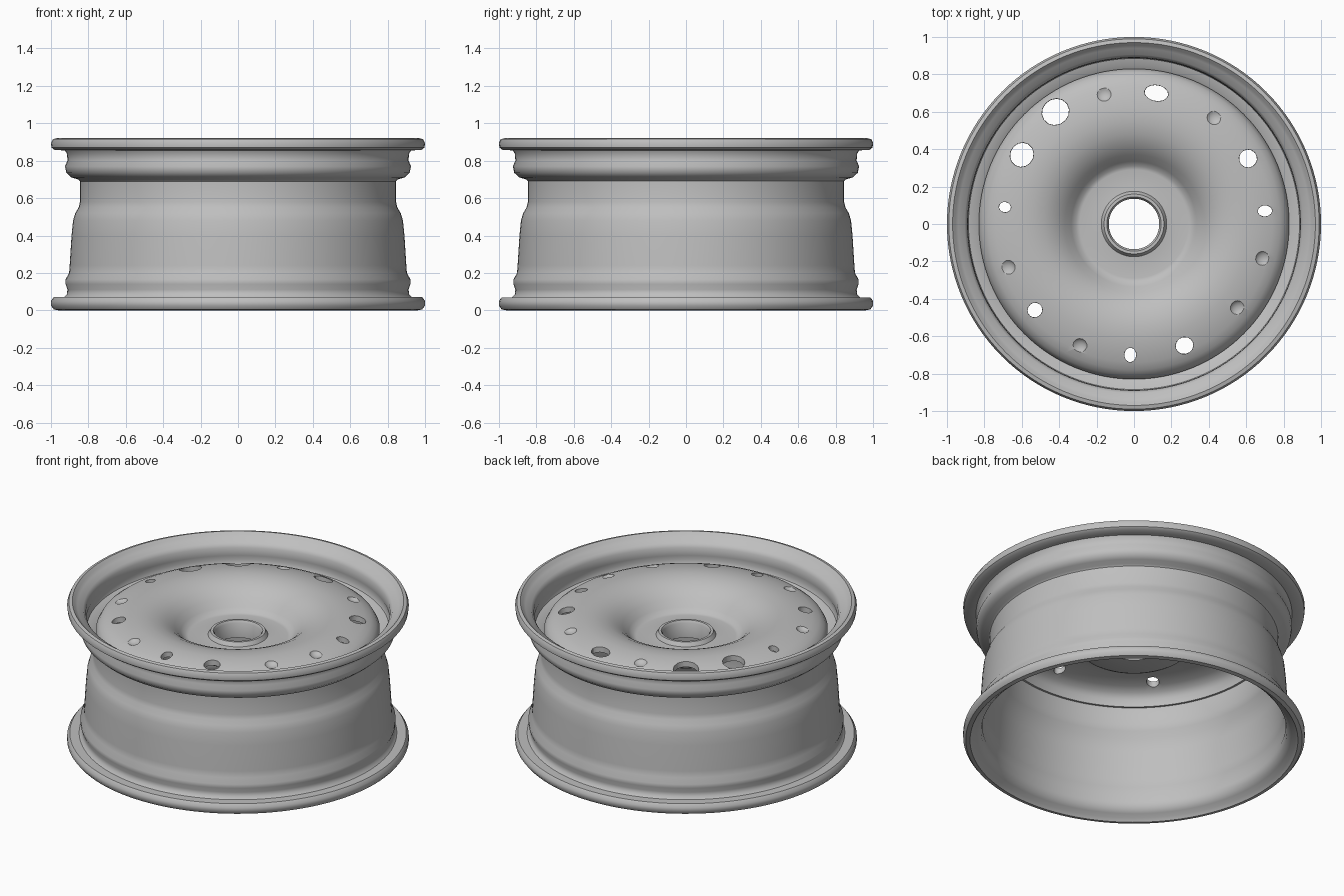
import bpy, bmesh
from math import cos, sin, radians, pi, hypot, atan2
from mathutils import Matrix

cube = bpy.data.objects.get("Cube")
if cube:
    bpy.data.objects.remove(cube, do_unlink=True)

STEPS = 128
steel = bpy.data.materials.new("grey steel")
steel.use_nodes = True
steel.diffuse_color = (0.52, 0.52, 0.52, 1)
steel.node_tree.nodes["Principled BSDF"].inputs["Base Color"].default_value = (0.52, 0.52, 0.52, 1)


def make_object(name, bm):
    bmesh.ops.recalc_face_normals(bm, faces=bm.faces)
    mesh = bpy.data.meshes.new(name)
    bm.to_mesh(mesh)
    bm.free()
    mesh.materials.append(steel)
    obj = bpy.data.objects.new(name, mesh)
    bpy.context.collection.objects.link(obj)
    return obj


def lathe(name, profile):
    """Turn a closed (radius, height) loop around the z axis."""
    bm = bmesh.new()
    rings = []
    for i in range(STEPS):
        a = 2 * pi * i / STEPS
        rings.append([bm.verts.new((r * cos(a), r * sin(a), z)) for r, z in profile])
    n = len(profile)
    for i in range(STEPS):
        here, there = rings[i], rings[(i + 1) % STEPS]
        for j in range(n):
            k = (j + 1) % n
            bm.faces.new((here[j], there[j], there[k], here[k]))
    return make_object(name, bm)


def smooth(obj, angle):
    bpy.ops.object.select_all(action='DESELECT')
    obj.select_set(True)
    bpy.context.view_layer.objects.active = obj
    bpy.ops.object.shade_smooth_by_angle(angle=radians(angle))


# Barrel: outer skin from bottom to top, then inner skin back down
outer = [(0.96, 0.0), (0.985, 0.005), (1.0, 0.025), (1.0, 0.05), (0.985, 0.07),
         (0.93, 0.07), (0.915, 0.085), (0.912, 0.11), (0.922, 0.14), (0.922, 0.165),
         (0.903, 0.20), (0.90, 0.24), (0.89, 0.40), (0.882, 0.48), (0.87, 0.52),
         (0.852, 0.55), (0.845, 0.58), (0.845, 0.69), (0.855, 0.70), (0.89, 0.71),
         (0.918, 0.735), (0.925, 0.77), (0.912, 0.80), (0.914, 0.835), (0.925, 0.855),
         (0.98, 0.857), (0.997, 0.87), (1.0, 0.895), (0.99, 0.915), (0.97, 0.92)]
inner = [(0.955, 0.905), (0.94, 0.89), (0.905, 0.875), (0.89, 0.85), (0.888, 0.80),
         (0.896, 0.77), (0.885, 0.745), (0.85, 0.735), (0.825, 0.72), (0.818, 0.69),
         (0.818, 0.58), (0.828, 0.54), (0.85, 0.50), (0.862, 0.42), (0.875, 0.24),
         (0.88, 0.19), (0.895, 0.15), (0.888, 0.10), (0.895, 0.06), (0.92, 0.035),
         (0.945, 0.02)]
smooth(lathe("rim_barrel", outer + inner), 40)

# Wheel disc: dished face with raised hub lip, then its underside
face = [(0.135, 0.715), (0.145, 0.73), (0.16, 0.73), (0.175, 0.705), (0.29, 0.695),
        (0.31, 0.70), (0.335, 0.725), (0.37, 0.765), (0.42, 0.805), (0.48, 0.832),
        (0.55, 0.846), (0.62, 0.845), (0.68, 0.835), (0.74, 0.82), (0.78, 0.803),
        (0.81, 0.78), (0.83, 0.745), (0.83, 0.69)]
underside = [(0.805, 0.69), (0.80, 0.735), (0.775, 0.768), (0.73, 0.788), (0.67, 0.803),
             (0.60, 0.812), (0.54, 0.812), (0.48, 0.795), (0.42, 0.765), (0.37, 0.72),
             (0.34, 0.67), (0.32, 0.635), (0.29, 0.62), (0.135, 0.62)]
disc = lathe("wheel_disc", face + underside)


def face_height(r):
    for (r0, z0), (r1, z1) in zip(face, face[1:]):
        if r0 <= r <= r1 and r1 > r0:
            return z0 + (z1 - z0) * (r - r0) / (r1 - r0)


# Vent openings: x, y, half width, half length
vents = [(-0.42, 0.60, 0.065, 0.07), (-0.60, 0.37, 0.058, 0.062), (0.12, 0.70, 0.04, 0.06),
         (0.61, 0.35, 0.045, 0.045), (0.70, 0.07, 0.036, 0.028), (-0.69, 0.09, 0.03, 0.026),
         (-0.53, -0.46, 0.038, 0.036), (-0.02, -0.70, 0.036, 0.03), (0.27, -0.65, 0.042, 0.045)]
# Closed vents leave only shallow dents, given by angle
dents = [103, 53, -15, -39, 246, 199]

bm = bmesh.new()
for x, y, wide, long in vents:
    turn = Matrix.Rotation(atan2(y, x), 4, 'Z')
    place = Matrix.Translation((x, y, face_height(hypot(x, y)))) @ turn
    bmesh.ops.create_cone(bm, cap_ends=True, segments=14, radius1=1, radius2=1.15, depth=0.3,
                          matrix=place @ Matrix.Diagonal((wide, long, 1, 1)))
for angle in dents:
    turn = Matrix.Rotation(radians(angle), 4, 'Z')
    place = turn @ Matrix.Translation((0.72, 0, face_height(0.72) + 0.025))
    bmesh.ops.create_uvsphere(bm, u_segments=16, v_segments=10, radius=1,
                              matrix=place @ Matrix.Diagonal((0.05, 0.05, 0.037, 1)))
cutter = make_object("vent_cutter", bm)
cutter.hide_render = True

cut = disc.modifiers.new("vents", 'BOOLEAN')
cut.operation = 'DIFFERENCE'
cut.solver = 'EXACT'
cut.object = cutter
bpy.context.view_layer.update()
graph = bpy.context.evaluated_depsgraph_get()
mesh = bpy.data.meshes.new_from_object(disc.evaluated_get(graph))
disc.modifiers.clear()
disc.data = mesh
bpy.data.objects.remove(cutter, do_unlink=True)
smooth(disc, 35)
